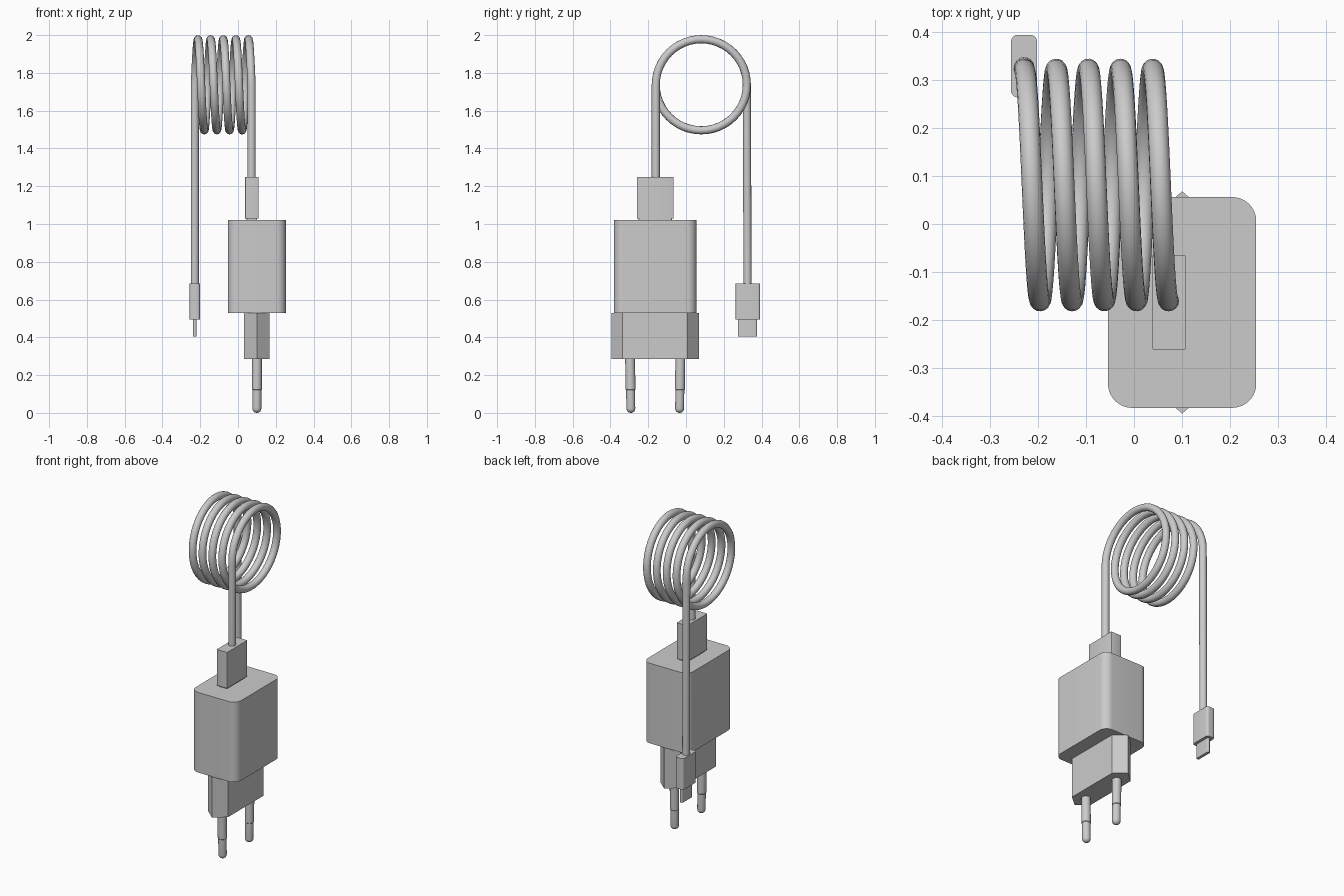
import bpy, bmesh, math

if "Cube" in bpy.data.objects:
    bpy.data.objects.remove(bpy.data.objects["Cube"])


def finish(name, bm):
    bmesh.ops.recalc_face_normals(bm, faces=bm.faces)
    mesh = bpy.data.meshes.new(name)
    bm.to_mesh(mesh)
    bm.free()
    ob = bpy.data.objects.new(name, mesh)
    bpy.context.collection.objects.link(ob)
    bpy.ops.object.select_all(action='DESELECT')
    ob.select_set(True)
    bpy.context.view_layer.objects.active = ob
    bpy.ops.object.shade_smooth_by_angle(angle=math.radians(35))
    return ob


def prism(name, outline, z0, z1):
    bm = bmesh.new()
    base = bm.faces.new([bm.verts.new((x, y, z0)) for x, y in outline])
    ext = bmesh.ops.extrude_face_region(bm, geom=[base], use_keep_orig=True)
    top = [v for v in ext['geom'] if isinstance(v, bmesh.types.BMVert)]
    bmesh.ops.translate(bm, verts=top, vec=(0, 0, z1 - z0))
    return finish(name, bm)


def rounded_rect(cx, cy, w, d, r, n=6):
    pts = []
    for k, (sx, sy) in enumerate([(1, 1), (-1, 1), (-1, -1), (1, -1)]):
        for i in range(n + 1):
            a = math.pi / 2 * (k + i / n)
            pts.append((cx + sx * (w / 2 - r) + r * math.cos(a),
                        cy + sy * (d / 2 - r) + r * math.sin(a)))
    return pts


def lathe(name, cx, cy, profile, lean=0.0, n=24):
    bm = bmesh.new()
    vs = [bm.verts.new((r, 0, z)) for r, z in profile]
    es = [bm.edges.new(p) for p in zip(vs, vs[1:])]
    bmesh.ops.spin(bm, geom=vs + es, cent=(0, 0, 0), axis=(0, 0, 1),
                   angle=2 * math.pi, steps=n, use_duplicate=False)
    bmesh.ops.remove_doubles(bm, verts=bm.verts, dist=1e-5)
    for v in bm.verts:
        v.co.x += cx
        v.co.y += cy + lean * (0.285 - v.co.z)
    return finish(name, bm)


CX, CY = 0.10, -0.163

# Charger body and hexagonal plug block
prism("charger_body", rounded_rect(CX, CY, 0.308, 0.438, 0.05, 10), 0.53, 1.02)
hexagon = [(0, 0.231), (-0.068, 0.172), (-0.068, -0.172),
           (0, -0.231), (0.068, -0.172), (0.068, 0.172)]
prism("plug_block", [(CX + x, CY + y) for x, y in hexagon], 0.285, 0.53)

# Round pins: wider sleeve, thinner rounded tip, leaning slightly inwards
R = 0.0235
pin = [(0, 0.30), (0.026, 0.30), (0.026, 0.125), (R, 0.122)]
pin += [(R * math.cos(i * math.pi / 12), R - R * math.sin(i * math.pi / 12))
        for i in range(6)] + [(0, 0)]
for side, label in ((-1, "front"), (1, "back")):
    lathe("pin_" + label, CX, CY + side * 0.133, pin, -side * 0.015)

# Cable connector sitting on the charger
prism("large_connector_metal", rounded_rect(0.073, -0.163, 0.056, 0.176, 0.004, 3), 1.0, 1.03)
prism("large_connector_grip", rounded_rect(0.073, -0.163, 0.071, 0.195, 0.003, 3), 1.028, 1.248)

# Small connector on the free end
prism("small_connector_grip", rounded_rect(-0.2285, 0.328, 0.054, 0.13, 0.014), 0.495, 0.685)
prism("small_connector_metal", rounded_rect(-0.2285, 0.325, 0.018, 0.102, 0.008), 0.405, 0.50)

# Cable: straight riser, four and a half coils, straight drop
turns, per, rc, yc, zc = 4.5, 48, 0.241, 0.081, 1.737
x0, x1 = 0.072, -0.2285
path = [(x0, yc - rc, 1.23)]
steps = int(turns * per)
for i in range(steps + 1):
    t = i / steps
    a = math.pi - t * turns * 2 * math.pi
    path.append((x0 + (x1 - x0) * t, yc + rc * math.cos(a), zc + rc * math.sin(a)))
path.append((x1, 0.326, 0.67))
cu = bpy.data.curves.new("cable", 'CURVE')
cu.dimensions = '3D'
cu.bevel_depth = 0.0215
cu.bevel_resolution = 6
cu.use_fill_caps = True
sp = cu.splines.new('POLY')
sp.points.add(len(path) - 1)
for p, co in zip(sp.points, path):
    p.co = (*co, 1)
sp.use_smooth = True
cable = bpy.data.objects.new("cable", cu)
bpy.context.collection.objects.link(cable)
